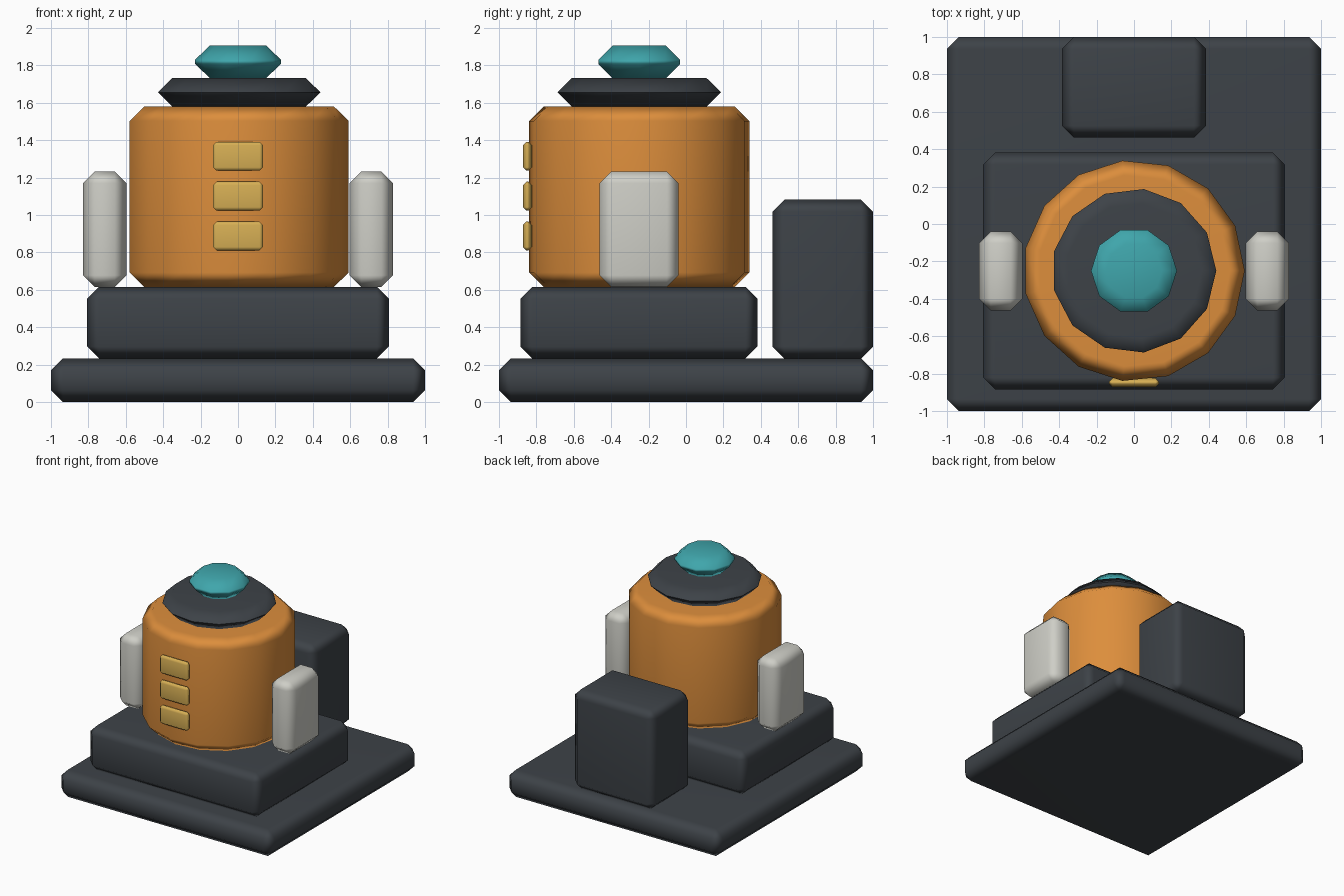
import bpy, bmesh, math
from mathutils import Matrix

if "Cube" in bpy.data.objects:
    bpy.data.objects.remove(bpy.data.objects["Cube"])


def material(name, rgb):
    m = bpy.data.materials.new(name)
    m.diffuse_color = (*rgb, 1)
    m.use_nodes = True
    m.node_tree.nodes["Principled BSDF"].inputs["Base Color"].default_value = m.diffuse_color
    return m


DARK = material("dark slate", (0.047, 0.055, 0.064))
ORANGE = material("orange", (0.72, 0.27, 0.045))
TEAL = material("teal", (0.05, 0.38, 0.41))
PALE = material("pale grey", (0.62, 0.62, 0.57))
GOLD = material("gold", (0.68, 0.43, 0.09))


def finish(name, bm, mat, bevel):
    """Chamfer every hard edge and shade smoothly with flat main faces."""
    mesh = bpy.data.meshes.new(name)
    bm.to_mesh(mesh)
    bm.free()
    mesh.materials.append(mat)
    ob = bpy.data.objects.new(name, mesh)
    bpy.context.collection.objects.link(ob)
    bpy.ops.object.select_all(action='DESELECT')
    bpy.context.view_layer.objects.active = ob
    ob.select_set(True)
    bpy.ops.object.shade_smooth()
    b = ob.modifiers.new("chamfer", 'BEVEL')
    b.width, b.segments = bevel, 1
    b.limit_method, b.angle_limit = 'ANGLE', math.radians(40)
    ob.modifiers.new("weighted normals", 'WEIGHTED_NORMAL')
    return ob


def box(name, mat, x, y, z, bevel):
    bm = bmesh.new()
    size = [b - a for a, b in (x, y, z)]
    mid = [(a + b) / 2 for a, b in (x, y, z)]
    bmesh.ops.create_cube(bm, size=1, matrix=Matrix.Translation(mid) @ Matrix.Diagonal((*size, 1)))
    return finish(name, bm, mat, bevel)


def drum(name, mat, sides, radius, z0, z1, bevel, y=-0.25):
    """Upright prism with one corner pointing to +x."""
    bm = bmesh.new()
    ring = [bm.verts.new((radius * math.cos(math.tau * i / sides),
                          y + radius * math.sin(math.tau * i / sides), z0)) for i in range(sides)]
    face = bm.faces.new(ring)
    top = bmesh.ops.extrude_face_region(bm, geom=[face])["geom"]
    for v in top:
        if isinstance(v, bmesh.types.BMVert):
            v.co.z = z1
    bmesh.ops.recalc_face_normals(bm, faces=bm.faces)
    return finish(name, bm, mat, bevel)


# Stepped base and rear cabinet
box("base_slab", DARK, (-1, 1), (-1, 1), (0, 0.233), 0.064)
box("plinth", DARK, (-0.807, 0.807), (-0.885, 0.382), (0.233, 0.616), 0.064)
box("rear_cabinet", DARK, (-0.385, 0.385), (0.462, 1.0), (0.233, 1.082), 0.064)

# Tank body, collar and cap
drum("tank_body", ORANGE, 15, 0.592, 0.616, 1.58, 0.077)
drum("collar", DARK, 13, 0.44, 1.58, 1.732, 0.075)
drum("cap", TEAL, 10, 0.23, 1.732, 1.906, 0.076)

# Side pods
for side, name in ((-1, "left_pod"), (1, "right_pod")):
    box(name, PALE, sorted((side * 0.597, side * 0.828)), (-0.462, -0.04), (0.616, 1.232), 0.062)

# Front buttons
for i in range(3):
    z = 0.888 + 0.213 * i
    box(f"button_{i + 1}", GOLD, (-0.133, 0.133), (-0.872, -0.824), (z - 0.077, z + 0.077), 0.018)
